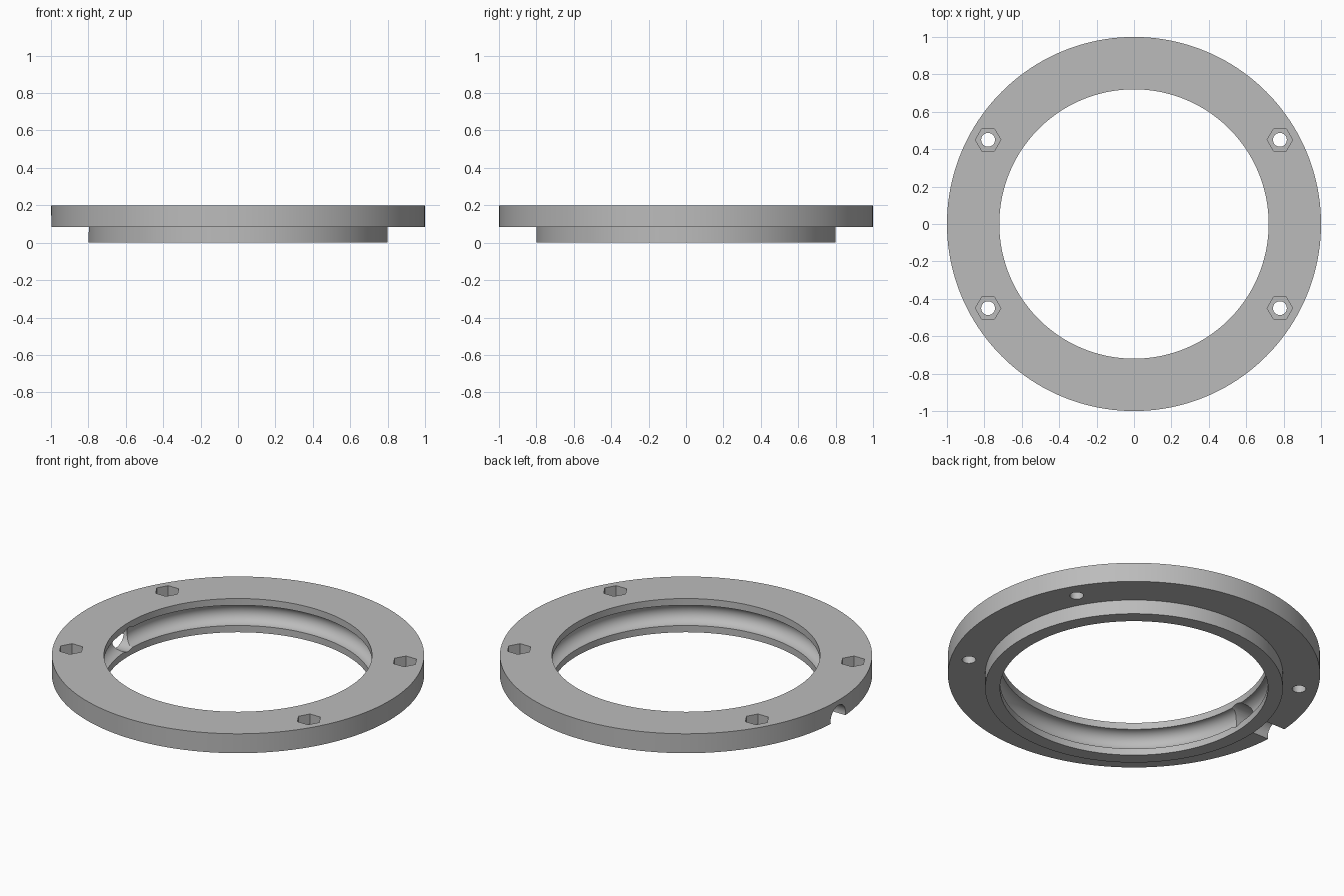
import bpy, bmesh, math
from mathutils import Matrix, Vector

cube = bpy.data.objects.get("Cube")
if cube:
    bpy.data.objects.remove(cube)

grey = bpy.data.materials.new("plain_grey")
grey.use_nodes = True
colour = (0.5, 0.5, 0.5, 1)
grey.diffuse_color = colour
grey.node_tree.nodes["Principled BSDF"].inputs["Base Color"].default_value = colour


def add_object(name, bm):
    bmesh.ops.recalc_face_normals(bm, faces=bm.faces)
    mesh = bpy.data.meshes.new(name)
    bm.to_mesh(mesh)
    bm.free()
    mesh.materials.append(grey)
    obj = bpy.data.objects.new(name, mesh)
    bpy.context.collection.objects.link(obj)
    return obj


def lathe(name, profile, steps):
    """Spin a closed (radius, height) outline around z."""
    bm = bmesh.new()
    rings = []
    for i in range(steps):
        turn = Matrix.Rotation(math.tau * i / steps, 3, "Z")
        rings.append([bm.verts.new(turn @ Vector((r, 0, z))) for r, z in profile])
    n = len(profile)
    for i in range(steps):
        a, b = rings[i], rings[(i + 1) % steps]
        for j in range(n):
            k = (j + 1) % n
            bm.faces.new((a[j], b[j], b[k], a[k]))
    return add_object(name, bm)


def cutter(name, sides, radius, length, matrix):
    bm = bmesh.new()
    bmesh.ops.create_cone(bm, cap_ends=True, segments=sides, radius1=radius,
                          radius2=radius, depth=length, matrix=matrix)
    obj = add_object(name, bm)
    obj.hide_render = True
    return obj


# Flanged ring with a round groove in its inner wall
HEIGHT, STEP, BORE, GROOVE = 0.2, 0.085, 0.72, 0.06
groove = [(BORE + GROOVE * math.sin(t), HEIGHT / 2 + GROOVE * math.cos(t))
          for t in (math.pi * i / 16 for i in range(17))]
outline = [(BORE, 0), (0.8, 0), (0.8, STEP), (1, STEP), (1, HEIGHT), (BORE, HEIGHT)]
ring = lathe("flanged_ring", outline + groove, 160)

# Four bolt holes with hexagonal nut pockets
cutters = []
for sx in (-1, 1):
    for sy in (-1, 1):
        x, y = sx * 0.78, sy * 0.45
        cutters.append(cutter("bolt_hole_cutter", 32, 0.037, 0.6,
                              Matrix.Translation((x, y, 0.1))))
        turn = Matrix.Rotation(math.pi / 2, 4, "Z")
        cutters.append(cutter("nut_pocket_cutter", 6, 0.068, 0.2,
                              Matrix.Translation((x, y, HEIGHT + 0.04)) @ turn))

# Round cable channel through one side of the ring
cutters.append(cutter("cable_channel_cutter", 40, 0.07, 0.5,
                      Matrix.Translation((-0.88, 0, HEIGHT / 2))
                      @ Matrix.Rotation(math.pi / 2, 4, "Y")))

bpy.ops.object.select_all(action="DESELECT")
ring.select_set(True)
bpy.context.view_layer.objects.active = ring
for c in cutters:
    mod = ring.modifiers.new(c.name, "BOOLEAN")
    mod.operation, mod.solver, mod.object = "DIFFERENCE", "EXACT", c
    bpy.ops.object.modifier_apply(modifier=mod.name)
    bpy.data.objects.remove(c)

bpy.ops.object.shade_smooth_by_angle(angle=math.radians(30))
